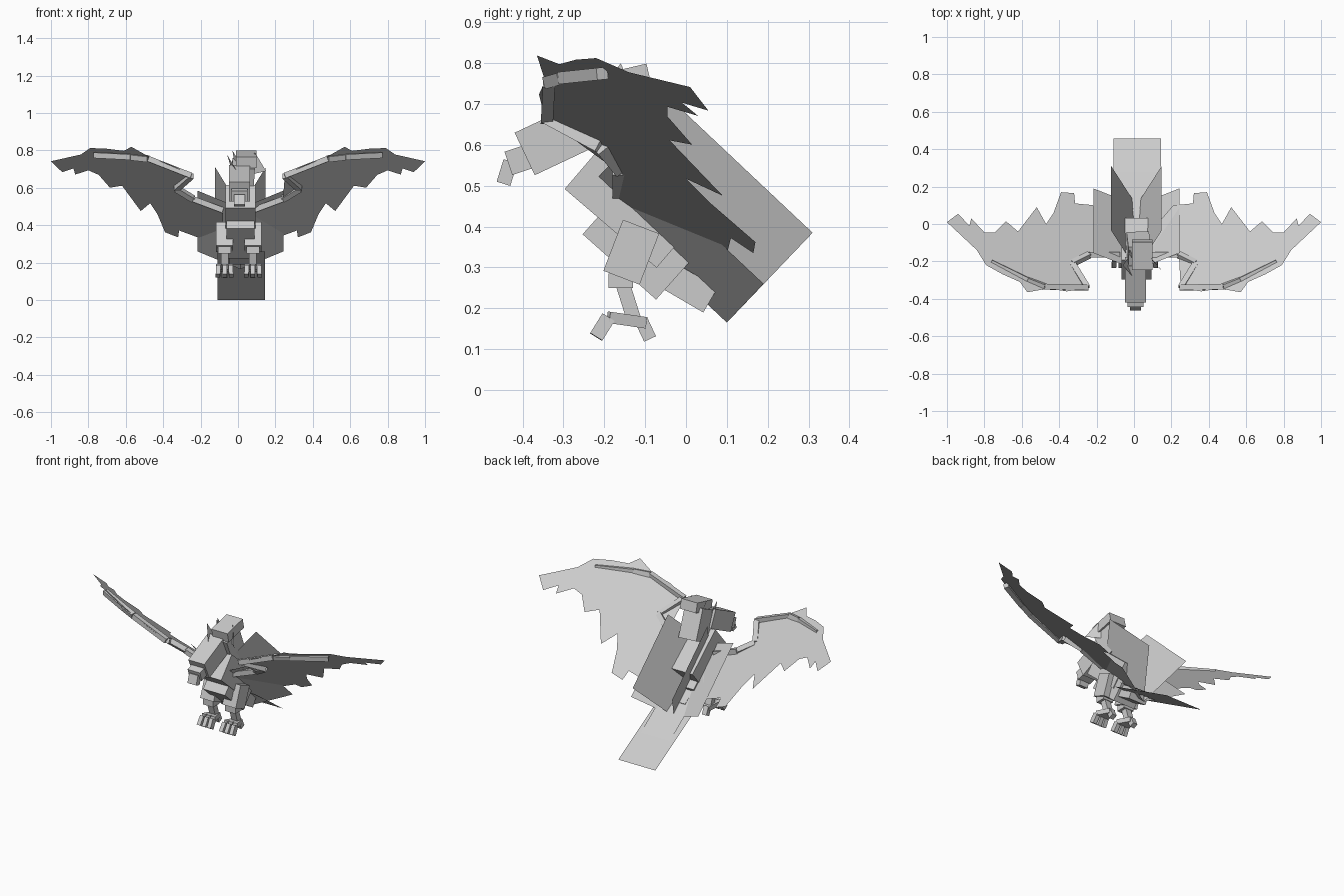
import bpy, bmesh
from mathutils import Vector, Matrix

cube = bpy.data.objects.get("Cube")
if cube:
    bpy.data.objects.remove(cube, do_unlink=True)

grey = bpy.data.materials.new("light_grey")
grey.use_nodes = True
COLOUR = (0.6, 0.6, 0.6, 1)
grey.diffuse_color = COLOUR
grey.node_tree.nodes["Principled BSDF"].inputs["Base Color"].default_value = COLOUR


def finish(name, bm):
    bmesh.ops.recalc_face_normals(bm, faces=bm.faces)
    mesh = bpy.data.meshes.new(name)
    bm.to_mesh(mesh)
    bm.free()
    mesh.materials.append(grey)
    obj = bpy.data.objects.new(name, mesh)
    bpy.context.collection.objects.link(obj)
    return obj


def add_beam(bm, a, b, thick, width):
    """Box running from a to b, its width lying as near to x as it can."""
    a, b = Vector(a), Vector(b)
    along = (b - a).normalized()
    up = along.cross(Vector((1, 0, 0)))
    if up.length < 0.3:
        up = Vector((0, -0.6, 0.8))
    up.normalize()
    side = up.cross(along).normalized()
    up = along.cross(side)
    frame = Matrix((side * width, along * (b - a).length, up * thick)).transposed().to_4x4()
    bmesh.ops.create_cube(bm, size=1, matrix=Matrix.Translation((a + b) / 2) @ frame)


def beam(name, a, b, thick, width):
    bm = bmesh.new()
    add_beam(bm, a, b, thick, width)
    return finish(name, bm)


def sheet(name, points):
    bm = bmesh.new()
    bm.faces.new([bm.verts.new(p) for p in points])
    bmesh.ops.triangulate(bm, faces=bm.faces)
    bmesh.ops.dissolve_limit(bm, angle_limit=0.01, verts=bm.verts, edges=bm.edges)
    obj = finish(name, bm)
    return obj


MID = 0.013
# Trunk
beam("chest", (MID, -.245, .553), (MID, -.02, .36), .16, .16)
beam("belly", (MID, -.21, .43), (MID, -.03, .27), .13, .15)
beam("tail_base", (MID, -.06, .29), (MID, .06, .22), .07, .12)

# Neck, head and beak
beam("neck", (.03, -.18, .73), (.02, -.1, .56), .13, .12)
beam("head", (.008, -.395, .578), (.008, -.2, .67), .115, .11)
beam("upper_beak", (.008, -.36, .58), (.008, -.435, .555), .06, .085)
beam("beak_tip", (.008, -.43, .56), (.008, -.447, .505), .035, .06)
beam("crown", (.045, -.24, .735), (.045, -.09, .77), .06, .11)
for i, (x, y, z) in enumerate([(-.06, -.22, .78), (-.03, -.16, .8), (.09, -.18, .79)]):
    sheet(f"crest_feather_{i}", [(x, y, z), (x + .06, y - .07, z - .1), (x * .3, y + .06, z - .13)])

# Long back plates fanning out from the spine
RUN = Vector((0, -.345, .325))
spine = Vector((MID, .1, .165))
for side, label in ((1, "left"), (-1, "right")):
    for part, x, y, z in (("upper", .135, .31, .385), ("lower", .23, .19, .26)):
        edge = Vector((MID + side * x, y, z))
        sheet(f"{label}_{part}_back_plate", [spine, edge, edge + RUN, spine + RUN])

# Tail fan, two thin sheets
for name, half, y0, z0, y1, z1 in (("tail_long", .127, .0, .26, .457, 0),
                                   ("tail_short", .1, .0, .3, .277, .105)):
    sheet(name, [(MID + .004 - half, y0, z0), (MID + .004 + half, y0, z0),
                 (MID + .004 + half, y1, z1), (MID + .004 - half, y1, z1)])

# Wings: a jagged flat sheet with a jointed bone on its leading edge
OUTLINE = [(.08, -.165), (.24, -.165), (.33, -.21), (.25, -.345), (.36, -.36),
           (.46, -.345), (.57, -.365), (.61, -.31), (.7, -.27), (.79, -.22),
           (.84, -.14), (1, .01), (.94, .055), (.88, -.01), (.87, .03),
           (.8, -.045), (.745, -.045), (.685, .015), (.62, -.04), (.52, .09),
           (.47, 0), (.43, .06), (.39, .17), (.32, .165), (.315, .11),
           (.21, .1), (.08, -.05)]
BONE = [(.08, -.165, .48), (.24, -.165, .54), (.33, -.21, .595), (.25, -.34, .665),
        (.48, -.335, .755), (.57, -.3, .765), (.765, -.205, .775)]
for side, label in ((1, "left"), (-1, "right")):
    sheet(f"{label}_wing_feathers",
          [(side * x, y, .312 + .437 * x - .707 * y) for x, y in OUTLINE])
    bm = bmesh.new()
    for a, b in zip(BONE, BONE[1:]):
        add_beam(bm, (side * a[0], *a[1:]), (side * b[0], *b[1:]), .03, .03)
    finish(f"{label}_wing_bone", bm)

# Legs and feet
for side, label in ((1, "left"), (-1, "right")):
    x = .004 + side * .076
    beam(f"{label}_thigh", (x, -.11, .4), (x, -.158, .275), .095, .092)
    beam(f"{label}_knee", (x, -.16, .285), (x, -.16, .25), .06, .07)
    beam(f"{label}_shin", (x, -.155, .26), (x, -.125, .165), .035, .04)
    bm = bmesh.new()
    for splay in (-.032, 0, .032):
        knuckle = (x + splay, -.19, .178)
        add_beam(bm, (x + splay * .2, -.1, .165), knuckle, .028, .026)
        add_beam(bm, knuckle, (x + splay * 1.1, -.22, .13), .035, .024)
    add_beam(bm, (x, -.11, .172), (x, -.088, .125), .032, .03)
    finish(f"{label}_foot", bm)
